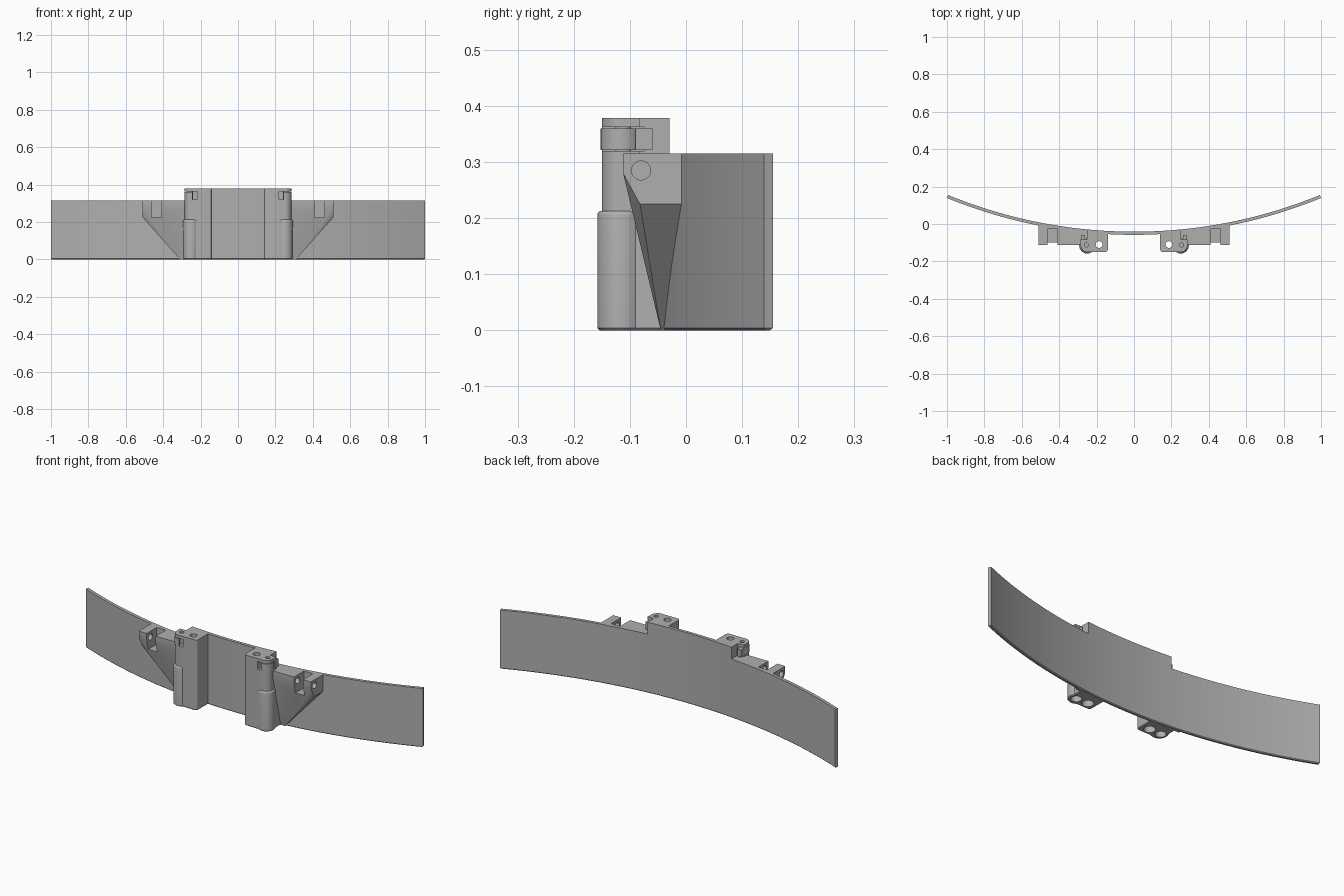
import bpy, bmesh, math
from mathutils import Vector

if "Cube" in bpy.data.objects:
    bpy.data.objects.remove(bpy.data.objects["Cube"])

R_BACK, R_FRONT = 2.618, 2.635
CY = 2.577
HALF = math.asin(1 / R_FRONT)
LOW, HIGH = 0.315, 0.378

grey = bpy.data.materials.new("plain grey")
grey.diffuse_color = (0.43, 0.43, 0.43, 1)
grey.use_nodes = True
grey.node_tree.nodes["Principled BSDF"].inputs["Base Color"].default_value = grey.diffuse_color


def arc_y(x, r):
    return CY - math.sqrt(r * r - x * x)


def circle(cx, cy, r, a0=0, a1=360, n=32):
    span = math.radians(a1 - a0)
    count = n if a1 - a0 >= 360 else n + 1
    return [(cx + r * math.cos(math.radians(a0) + span * i / n),
             cy + r * math.sin(math.radians(a0) + span * i / n)) for i in range(count)]


def rect(x0, x1, y0, y1):
    return [(x0, y0), (x1, y0), (x1, y1), (x0, y1)]


def prism(name, pts, z0, z1, bevel=0, bevel_top=0):
    """Plan outline extruded upwards, with optional bevels on the end loops."""
    bm = bmesh.new()
    face = bm.faces.new([bm.verts.new((x, y, z0)) for x, y in pts])
    ext = bmesh.ops.extrude_face_region(bm, geom=[face])
    for v in ext["geom"]:
        if isinstance(v, bmesh.types.BMVert):
            v.co.z = z1
    bmesh.ops.recalc_face_normals(bm, faces=bm.faces)
    for z, w, seg in ((z0, bevel, 1), (z1, bevel_top, 4)):
        if w:
            edges = [e for e in bm.edges if all(abs(v.co.z - z) < 1e-5 for v in e.verts)]
            bmesh.ops.bevel(bm, geom=edges, offset=w, segments=seg, profile=0.5, affect='EDGES')
    me = bpy.data.meshes.new(name)
    bm.to_mesh(me)
    bm.free()
    me.materials.append(grey)
    ob = bpy.data.objects.new(name, me)
    bpy.context.collection.objects.link(ob)
    return ob


def finish(ob, cutters=(), mirror=True):
    """Cut, mirror to the other side, bake the result and shade it."""
    for c in cutters:
        m = ob.modifiers.new("cut", 'BOOLEAN')
        m.operation, m.solver, m.object = 'DIFFERENCE', 'EXACT', c
    if mirror:
        m = ob.modifiers.new("mirror", 'MIRROR')
        m.use_mirror_merge = False
    bpy.context.view_layer.update()
    ev = ob.evaluated_get(bpy.context.evaluated_depsgraph_get())
    me = bpy.data.meshes.new_from_object(ev)
    ob.modifiers.clear()
    ob.data = me
    for c in cutters:
        bpy.data.objects.remove(c)
    bpy.ops.object.select_all(action='DESELECT')
    ob.select_set(True)
    bpy.context.view_layer.objects.active = ob
    bpy.ops.object.shade_smooth_by_angle(angle=math.radians(30))


# Curved plate with a raised middle
deg = math.degrees(HALF)
plan = circle(0, CY, R_FRONT, 270 - deg, 270 + deg, 64)
plan += circle(0, CY, R_BACK, 270 - deg, 270 + deg, 64)[::-1]
plate = prism("curved_plate", plan, 0, HIGH, bevel=0.004)
finish(plate, [prism("cut", rect(0.25, 1.2, -0.3, 0.3), LOW, 0.5),
               prism("cut", rect(-1.2, -0.25, -0.3, 0.3), LOW, 0.5)], mirror=False)


def back_edge(x0, x1, n=8):
    """Points inside the plate, running from x1 back to x0."""
    xs = [x1 + (x0 - x1) * i / n for i in range(n + 1)]
    return [(x, arc_y(x, R_FRONT - 0.008)) for x in xs]


# Hinge towers with rounded outer corner and stepped bores
PX, PY = 0.25, -0.115
outline = circle(0.155, -0.135, 0.015, 180, 270, 6) + circle(PX, PY, 0.035, 270, 360, 12)
tower = prism("hinge_tower", outline + back_edge(0.14, 0.285), 0, HIGH, bevel=0.004)
finish(tower, [
    prism("cut", rect(PX, 0.32, -0.083, 0.05), LOW, 0.5),
    prism("cut", rect(0.22, 0.32, -0.2, -0.075), 0.32, 0.362),
    prism("cut", circle(0.187, -0.11, 0.018), 0.1, 0.5),
    prism("cut", circle(0.187, -0.11, 0.028), -0.1, 0.2),
    prism("cut", circle(0.255, -0.112, 0.011), 0.15, 0.5),
    prism("cut", circle(0.255, -0.112, 0.026), -0.1, 0.2)])

# Thicker lower barrel around the outer bore
barrel = prism("lower_barrel", circle(PX, PY, 0.043), 0, 0.213, bevel=0.004, bevel_top=0.008)
finish(barrel, [prism("cut", circle(0.255, -0.112, 0.026), -0.1, 0.2),
                prism("cut", circle(0.187, -0.11, 0.028), -0.1, 0.2)])

# Open clip in the tower pocket, with its short tail
clip = circle(PX, PY, 0.037, -100, 100, 24) + circle(PX, PY, 0.026, -100, 100, 24)[::-1]
finish(prism("hinge_clip", clip, 0.321, 0.36))
finish(prism("clip_tail", rect(0.262, 0.283, -0.09, -0.06), 0.321, 0.36))
finish(prism("clip_pin", circle(0.255, -0.112, 0.014), 0.315, 0.365))

# Side brackets: block, sloped front, sloped underside
wing_plan = [(0.27, -0.112), (0.51, -0.112)] + back_edge(0.27, 0.51, 10)
bracket = prism("side_bracket", wing_plan, 0, LOW)
bm = bmesh.new()
bm.from_mesh(bracket.data)
front = (Vector((0.3, -0.112, 0.28)), Vector((0, -0.28, -0.067)))
a, b, c = Vector((0.51, -0.112, 0.28)), Vector((0.51, -0.082, 0.225)), Vector((0.31, -0.045, 0))
under_n = (b - a).cross(c - a)
if under_n.x < 0:
    under_n.negate()
level = Vector((0.225, 0, -0.2))
for co, no in (front, (a, under_n), (b, level)):
    bmesh.ops.bisect_plane(bm, geom=bm.verts[:] + bm.edges[:] + bm.faces[:], dist=1e-6,
                           plane_co=co, plane_no=no.normalized(), clear_outer=True)
    bmesh.ops.holes_fill(bm, edges=[e for e in bm.edges if e.is_boundary], sides=0)
bmesh.ops.recalc_face_normals(bm, faces=bm.faces)
bm.to_mesh(bracket.data)
bm.free()

# Slot between the lugs and the cross hole through them
slot = prism("cut", rect(0.41, 0.463, -0.2, -0.027), 0.225, 0.5)
hole = prism("cut", circle(0, 0, 0.017), 0, 0.2)
hole.rotation_euler = (0, math.pi / 2, 0)
hole.location = (0.36, -0.08, 0.285)
finish(bracket, [slot, hole])
